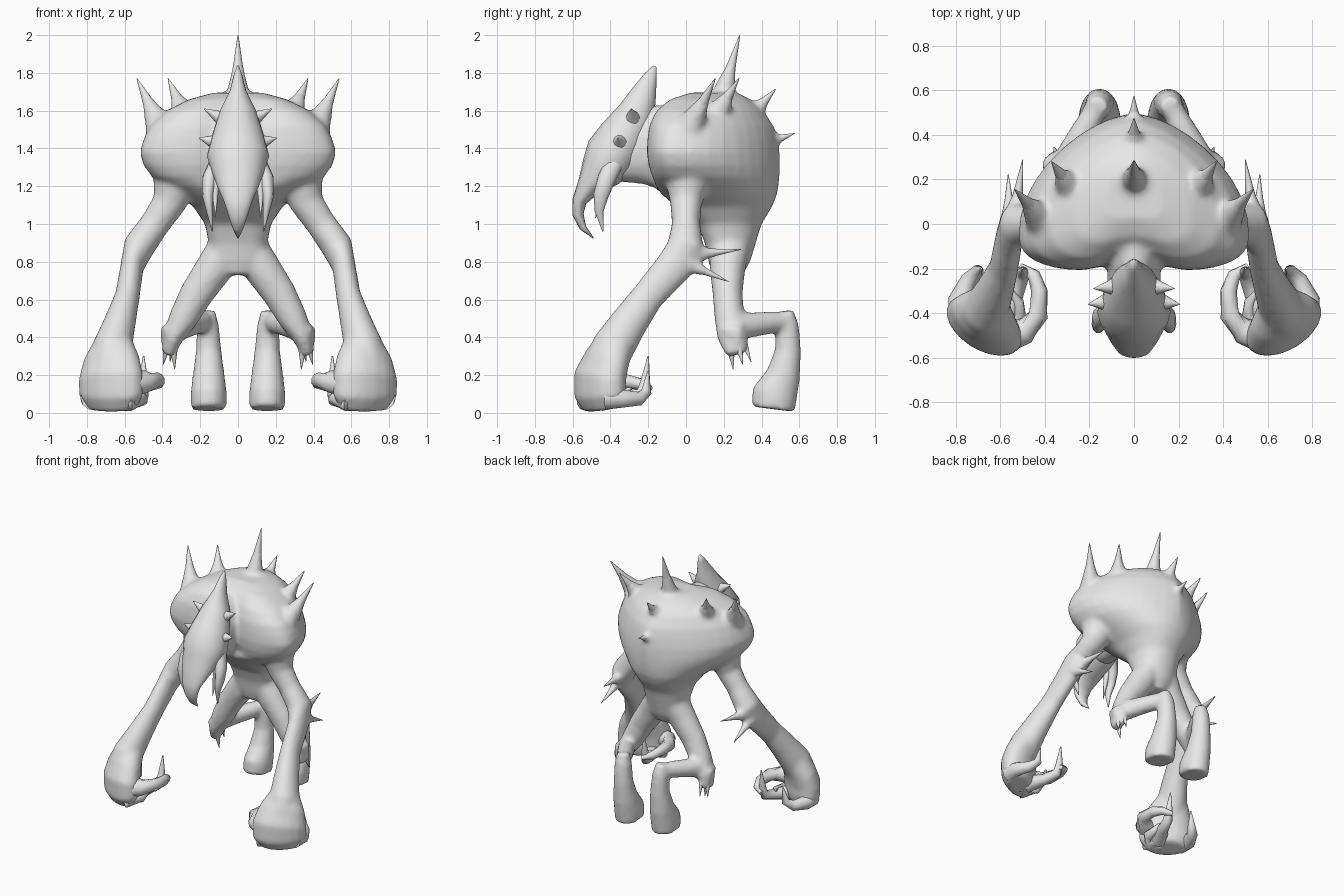
import bpy, bmesh, math
from mathutils import Vector

skin = bpy.data.materials.new("pale_grey_skin")
skin.diffuse_color = (0.8, 0.8, 0.8, 1)


def skin_rings(bm, rings):
    """Join rings of points into a closed tube."""
    vs = [[bm.verts.new(p) for p in r] for r in rings]
    n = len(vs[0])
    for a, b in zip(vs, vs[1:]):
        for i in range(n):
            j = (i + 1) % n
            bm.faces.new((a[i], a[j], b[j], b[i]))
    bm.faces.new(vs[0])
    bm.faces.new(vs[-1])


def tube(bm, path, s=1, ref=(1, 0, 0), n=16):
    """Loft along (x, y, z, side radius, depth radius) stations; s=-1 mirrors."""
    pts = [Vector(p[:3]) for p in path]
    rings = []
    for i, p in enumerate(path):
        t = (pts[min(i + 1, len(pts) - 1)] - pts[max(i - 1, 0)]).normalized()
        u = Vector(ref)
        u = (u - t * u.dot(t)).normalized()
        v = t.cross(u)
        ring = []
        for k in range(n):
            a = 2 * math.pi * k / n
            q = pts[i] + u * p[3] * math.cos(a) + v * p[-1] * math.sin(a)
            ring.append((q.x * s, q.y, q.z))
        rings.append(ring)
    skin_rings(bm, rings)


def finish(name, bm, angle=60):
    bmesh.ops.recalc_face_normals(bm, faces=bm.faces)
    for f in bm.faces:
        f.smooth = True
    for e in bm.edges:
        if len(e.link_faces) == 2 and e.calc_face_angle(0) > math.radians(angle):
            e.smooth = False
    me = bpy.data.meshes.new(name)
    bm.to_mesh(me)
    bm.free()
    me.materials.append(skin)
    ob = bpy.data.objects.new(name, me)
    bpy.context.collection.objects.link(ob)
    return ob


SPIKE = ((-0.4, 0.7), (0, 0.95), (0.2, 0.72), (0.55, 0.42), (1, 0.04))
ROOT = ((-0.35, 1.4), (-0.1, 1.4), (0.12, 1.05), (0.45, 0.6), (0.6, 0.4))


def spike(bm, base, tip, r, s=1, prof=SPIKE):
    """Thorn sunk into the body, or with ROOT the flared mound below it."""
    b, t = Vector(base), Vector(tip)
    ref = (0, 1, 0) if abs((t - b).normalized().x) > 0.7 else (1, 0, 0)
    tube(bm, [(*b.lerp(t, f), r * k) for f, k in prof], s, ref, 10)


# Torso: broad at the shoulders in front, tapering to the back and the waist
body = bmesh.new()
rings = []
for z, w, yw, yf, yb, taper in (
        (0.73, 0.08, 0.22, 0.14, 0.30, 1), (0.80, 0.14, 0.22, 0.12, 0.34, 1),
        (0.90, 0.155, 0.22, 0.10, 0.37, 0.9), (1.00, 0.175, 0.20, 0.06, 0.40, 0.9),
        (1.09, 0.235, 0.17, -0.05, 0.455, 0.9), (1.15, 0.31, 0.11, -0.12, 0.48, 0.95),
        (1.20, 0.385, 0.04, -0.165, 0.49, 1.1), (1.25, 0.455, -0.01, -0.195, 0.495, 1.2),
        (1.31, 0.50, -0.03, -0.212, 0.497, 1.3), (1.38, 0.52, -0.045, -0.22, 0.495, 1.4),
        (1.45, 0.50, -0.04, -0.218, 0.485, 1.45), (1.52, 0.465, -0.03, -0.21, 0.465, 1.45),
        (1.60, 0.38, 0.01, -0.18, 0.41, 1.3), (1.66, 0.26, 0.05, -0.12, 0.34, 1.1),
        (1.695, 0.13, 0.10, -0.02, 0.27, 1)):
    ring = []
    for k in range(40):
        a = 2 * math.pi * k / 40
        c, q = math.cos(a), math.sin(a)
        x = w * math.copysign(abs(c) ** (0.7 if q < 0 else taper), c)
        if q < 0:
            dip = 1 - 0.38 * math.exp(-(x / 0.15) ** 2) * (z > 1.2)
            y = yw - (yw - yf) * abs(q) ** 0.7 * dip
        else:
            y = yw + (yb - yw) * q
        ring.append((x, y, z))
    rings.append(ring)
skin_rings(body, rings)

# Neck
tube(body, [(0, -0.40, 1.32, 0.11, 0.11), (0, -0.30, 1.37, 0.12, 0.17),
            (0, -0.18, 1.41, 0.12, 0.22), (0, 0.0, 1.39, 0.17, 0.25)])

# Limbs, both sides
for s in (1, -1):
    # arm
    tube(body, [(0.32, 0.02, 1.36, 0.15, 0.15), (0.33, 0.01, 1.22, 0.12, 0.12),
                (0.365, 0.00, 1.11, 0.09, 0.085), (0.44, 0.00, 1.00, 0.08, 0.075),
                (0.525, 0.00, 0.88, 0.085, 0.10), (0.56, -0.06, 0.78, 0.062, 0.10),
                (0.585, -0.20, 0.62, 0.066, 0.087), (0.625, -0.30, 0.48, 0.085, 0.10),
                (0.665, -0.385, 0.35, 0.105, 0.115), (0.67, -0.43, 0.26, 0.11, 0.11)], s)
    # palm, turned inward
    tube(body, [(0.655, -0.36, 0.39, 0.10, 0.095), (0.67, -0.415, 0.29, 0.16, 0.105),
                (0.672, -0.455, 0.19, 0.19, 0.115), (0.672, -0.455, 0.09, 0.19, 0.11),
                (0.665, -0.44, 0.02, 0.14, 0.08)], s, (0.84, 0.54, 0))
    # thigh
    tube(body, [(0.07, 0.23, 0.88, 0.09, 0.11), (0.13, 0.22, 0.76, 0.10, 0.095),
                (0.22, 0.22, 0.63, 0.09, 0.08), (0.29, 0.23, 0.50, 0.078, 0.08),
                (0.345, 0.25, 0.40, 0.055, 0.085), (0.372, 0.265, 0.31, 0.033, 0.055)], s)
    # shin
    tube(body, [(0.33, 0.24, 0.45, 0.06, 0.08), (0.27, 0.34, 0.465, 0.062, 0.067),
                (0.20, 0.46, 0.48, 0.057, 0.06), (0.165, 0.54, 0.485, 0.045, 0.05)], s)
    # foot
    tube(body, [(0.165, 0.525, 0.54, 0.045, 0.045), (0.16, 0.535, 0.46, 0.06, 0.064),
                (0.155, 0.54, 0.33, 0.068, 0.07), (0.155, 0.515, 0.20, 0.085, 0.092),
                (0.155, 0.47, 0.10, 0.097, 0.122), (0.155, 0.46, 0.02, 0.095, 0.118)], s)

# Spikes: centre row, then mirrored pairs on shoulders, elbows and knees
centre = (((0, 0.19, 1.66), (0, 0.285, 2.0), 0.058),
          ((0, 0.36, 1.59), (0, 0.475, 1.715), 0.05),
          ((0, 0.46, 1.44), (0, 0.575, 1.48), 0.035))
shoulder = (((0.42, 0.03, 1.53), (0.535, 0.155, 1.77), 0.062),
            ((0.29, 0.17, 1.59), (0.37, 0.28, 1.77), 0.058))
joints = (((0.53, 0.07, 0.84), (0.50, 0.29, 0.865), 0.035),
          ((0.56, 0.03, 0.78), (0.565, 0.225, 0.695), 0.035),
          ((0.345, 0.23, 0.40), (0.335, 0.25, 0.23), 0.038),
          ((0.37, 0.27, 0.40), (0.395, 0.30, 0.255), 0.035),
          ((0.34, 0.29, 0.42), (0.36, 0.345, 0.27), 0.03))
for name, group, sides in (("centre_back_spikes", centre, (1,)),
                           ("shoulder_spikes", shoulder, (1, -1)),
                           ("elbow_and_knee_spikes", joints, (1, -1))):
    bm = bmesh.new()
    for s in sides:
        for sp in group:
            spike(bm, *sp, s)
            spike(body, *sp, s, ROOT)
    finish(name, bm)

ob = finish("body_and_limbs", body)
m = ob.modifiers.new("blend", 'REMESH')
m.mode, m.voxel_size, m.use_smooth_shade = 'VOXEL', 0.015, True
m = ob.modifiers.new("soften", 'SMOOTH')
m.factor, m.iterations = 0.5, 9

# Head: tall crest flowing down into a hooked beak
bm = bmesh.new()
tube(bm, [(0, -0.165, 1.835, 0.006, 0.010), (0, -0.185, 1.79, 0.022, 0.032),
          (0, -0.22, 1.70, 0.045, 0.065), (0, -0.26, 1.59, 0.10, 0.10),
          (0, -0.33, 1.46, 0.14, 0.135), (0, -0.395, 1.36, 0.165, 0.145),
          (0, -0.45, 1.28, 0.14, 0.115), (0, -0.515, 1.20, 0.11, 0.065),
          (0, -0.565, 1.12, 0.075, 0.038), (0, -0.572, 1.05, 0.052, 0.03),
          (0, -0.545, 0.98, 0.03, 0.018), (0, -0.49, 0.925, 0.004, 0.003)])
finish("head", bm, 80)

# Mandible tusks and cheek thorns
bm = bmesh.new()
for s in (1, -1):
    tube(bm, [(0.11, -0.38, 1.32, 0.045, 0.05), (0.15, -0.42, 1.24, 0.04, 0.05),
              (0.16, -0.45, 1.15, 0.03, 0.042), (0.15, -0.46, 1.07, 0.018, 0.025),
              (0.135, -0.44, 0.96, 0.003, 0.003)], s, n=10)
    spike(bm, (0.12, -0.43, 1.25), (0.12, -0.48, 1.03), 0.03, s)
    spike(bm, (0.07, -0.28, 1.55), (0.18, -0.29, 1.61), 0.055, s)
    spike(bm, (0.11, -0.35, 1.43), (0.205, -0.36, 1.455), 0.055, s)
finish("tusks_and_cheek_thorns", bm)

# Fingers: curled inward and ending in upturned claws
fingers = {
    "inner_finger": ((0.60, -0.51, 0.15, 0.08), (0.49, -0.48, 0.165, 0.06),
                     (0.43, -0.41, 0.17, 0.045), (0.425, -0.30, 0.165, 0.037),
                     (0.45, -0.23, 0.15, 0.03), (0.51, -0.19, 0.13, 0.015)),
    "index_finger": ((0.60, -0.45, 0.07, 0.06), (0.54, -0.33, 0.08, 0.04),
                     (0.505, -0.235, 0.10, 0.034), (0.50, -0.215, 0.17, 0.025),
                     (0.50, -0.20, 0.30, 0.004)),
    "middle_finger": ((0.64, -0.47, 0.06, 0.05), (0.57, -0.53, 0.06, 0.05),
                      (0.51, -0.45, 0.07, 0.035), (0.52, -0.35, 0.10, 0.025),
                      (0.56, -0.29, 0.13, 0.008)),
    "thumb": ((0.77, -0.42, 0.08, 0.065), (0.785, -0.34, 0.075, 0.05),
              (0.74, -0.25, 0.075, 0.038), (0.70, -0.21, 0.11, 0.028),
              (0.685, -0.20, 0.22, 0.004)),
}
for name, path in fingers.items():
    for side, s in (("left", 1), ("right", -1)):
        bm = bmesh.new()
        tube(bm, path, s, (0.6, -0.5, 0.62) if name != "thumb" else (1, 0.3, 0), 10)
        finish(f"{name}_{side}", bm)
